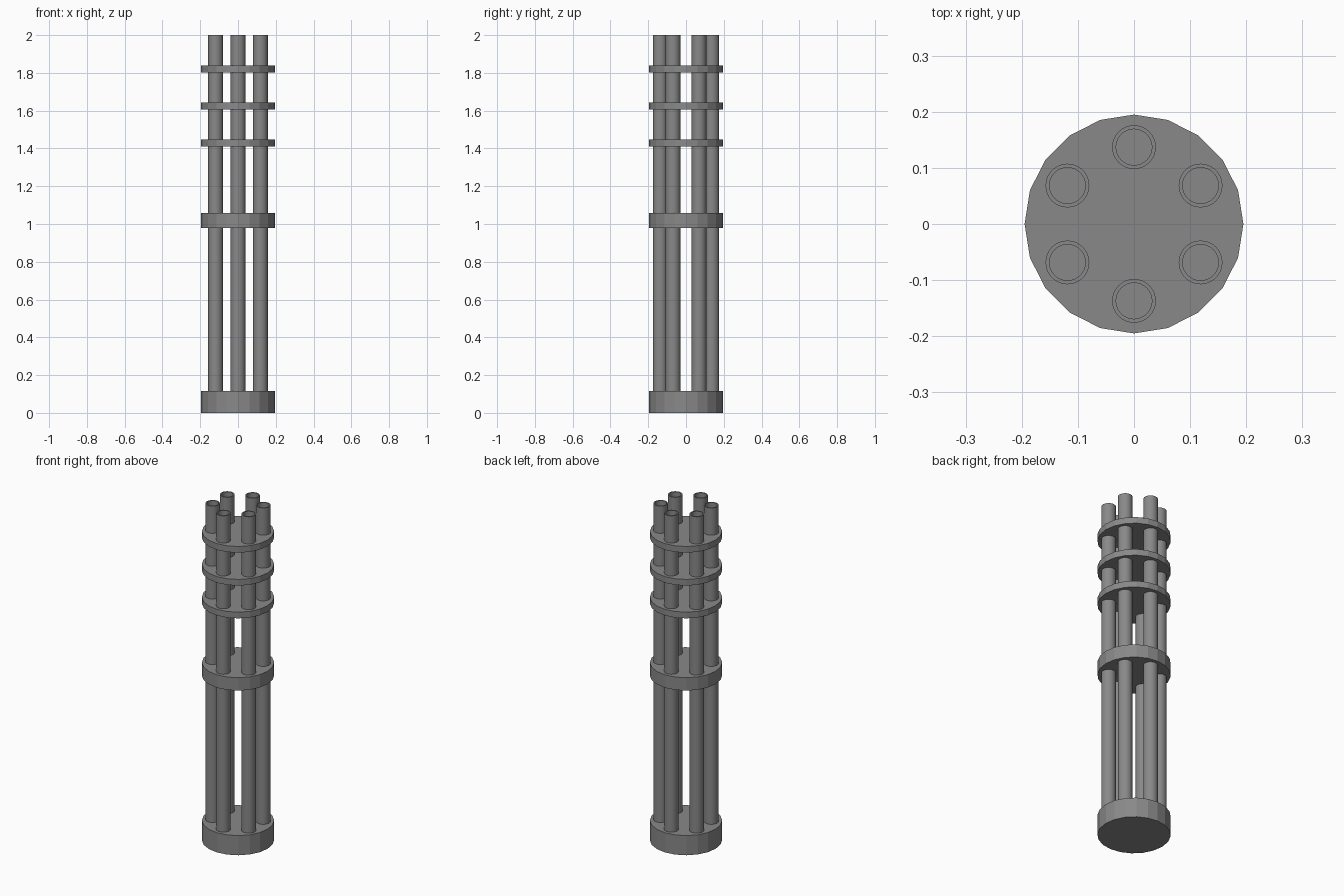
import bpy, bmesh, math

cube = bpy.data.objects.get("Cube")
if cube:
    bpy.data.objects.remove(cube, do_unlink=True)

steel = bpy.data.materials.new("gunmetal_grey")
steel.use_nodes = True
GREY = (0.25, 0.25, 0.25, 1)
steel.diffuse_color = GREY
steel.node_tree.nodes["Principled BSDF"].inputs["Base Color"].default_value = GREY


def lathe(name, profile, sides, x=0, y=0, smooth=False):
    """Turn (radius, height) rings into a capped solid."""
    bm = bmesh.new()
    rings = []
    for r, z in profile:
        angles = [2 * math.pi * i / sides for i in range(sides)]
        rings.append([bm.verts.new((r * math.cos(a), r * math.sin(a), z)) for a in angles])
    for low, high in zip(rings, rings[1:]):
        for i in range(sides):
            j = (i + 1) % sides
            bm.faces.new((low[i], low[j], high[j], high[i]))
    bm.faces.new(rings[0][::-1])
    bm.faces.new(rings[-1])
    bmesh.ops.recalc_face_normals(bm, faces=bm.faces)
    mesh = bpy.data.meshes.new(name)
    bm.to_mesh(mesh)
    bm.free()
    mesh.materials.append(steel)
    ob = bpy.data.objects.new(name, mesh)
    ob.location = (x, y, 0)
    bpy.context.collection.objects.link(ob)
    if smooth:
        bpy.ops.object.select_all(action='DESELECT')
        ob.select_set(True)
        bpy.context.view_layer.objects.active = ob
        bpy.ops.object.shade_smooth_by_angle(angle=math.radians(30))


# Base and clamp discs
DISC_RADIUS = 0.195
discs = {
    "base_disc": (0, 0.117),
    "middle_clamp": (0.98, 1.057),
    "lower_front_clamp": (1.41, 1.447),
    "centre_front_clamp": (1.605, 1.642),
    "upper_front_clamp": (1.801, 1.838),
}
for name, (bottom, top) in discs.items():
    lathe(name, [(DISC_RADIUS, bottom), (DISC_RADIUS, top)], 20)

# Six barrels with bored muzzles
OUTER, BORE, CIRCLE = 0.039, 0.032, 0.137
barrel = [(OUTER, 0.1), (OUTER, 2), (BORE, 2), (BORE, 1.84)]
for i in range(6):
    a = math.radians(90 + 60 * i)
    lathe(f"barrel_{i + 1}", barrel, 32, CIRCLE * math.cos(a), CIRCLE * math.sin(a), smooth=True)
